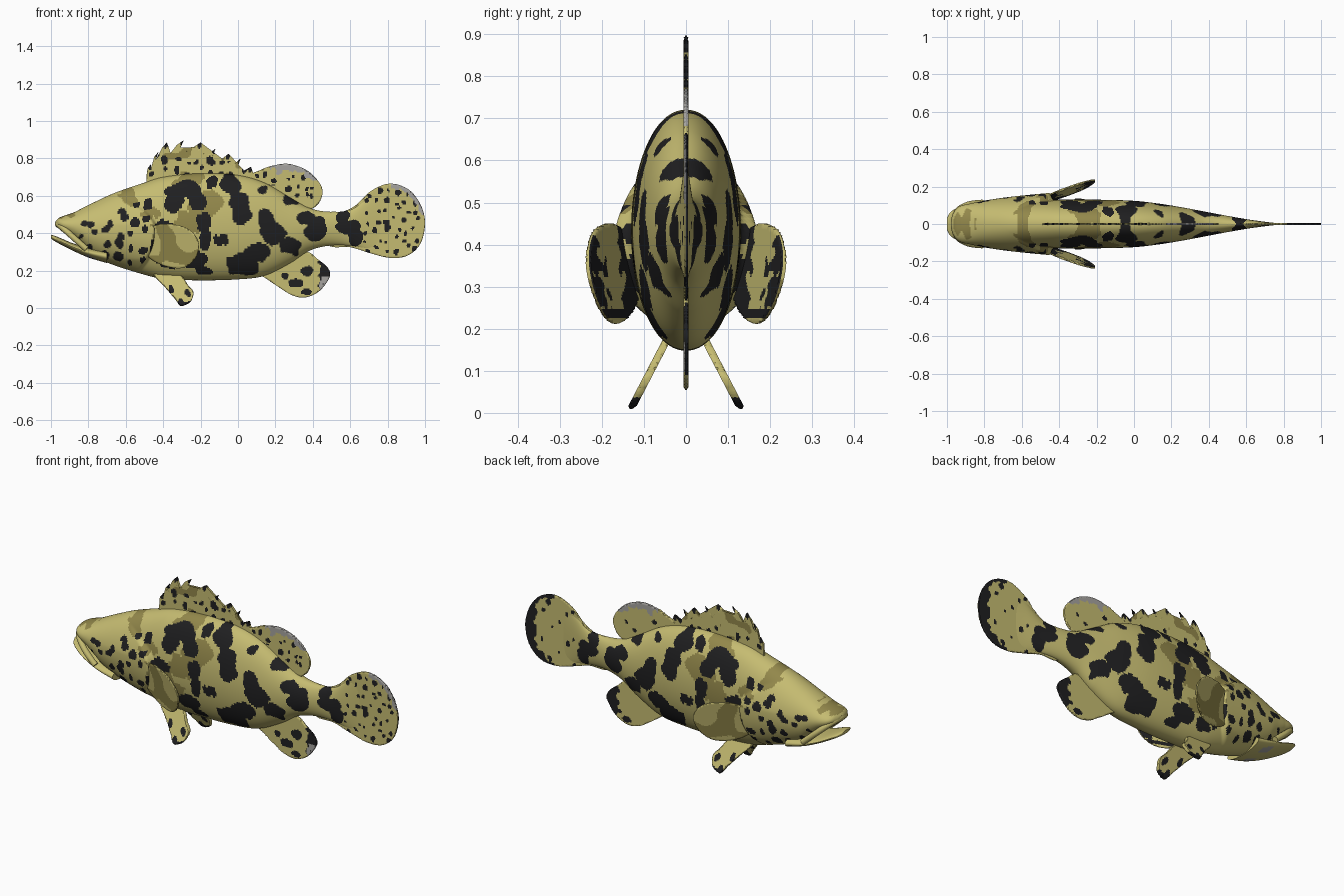
import bpy, bmesh, math, random
from mathutils import Vector, noise

if "Cube" in bpy.data.objects:
    bpy.data.objects.remove(bpy.data.objects["Cube"])

random.seed(7)

# ---- colours
def material(name, rgb):
    m = bpy.data.materials.new(name)
    m.diffuse_color = (*rgb, 1)
    m.use_nodes = True
    m.node_tree.nodes["Principled BSDF"].inputs["Base Color"].default_value = m.diffuse_color
    return m

MATS = [material("khaki", (.56, .50, .165)), material("black", (.014, .014, .015)),
        material("dark_olive", (.29, .245, .07)), material("fin_grey", (.38, .37, .35))]
KHAKI, BLACK, OLIVE, GREY = range(4)

# ---- skin pattern: ellipses (x, z, rx, rz)
BLOTCHES = [(-.29, .635, .105, .045), (-.345, .565, .05, .05), (-.22, .58, .045, .05),
            (-.035, .66, .06, .055), (.0, .575, .06, .05), (.025, .505, .05, .065),
            (.03, .24, .09, .06), (.10, .30, .065, .05), (.155, .47, .055, .05),
            (.195, .40, .075, .07), (-.135, .67, .03, .035), (.41, .42, .065, .065),
            (.36, .49, .045, .035), (.28, .33, .05, .04), (.59, .43, .07, .035),
            (.63, .38, .04, .055), (.56, .49, .035, .035), (.285, .58, .045, .03),
            (.14, .63, .03, .025), (-.09, .37, .04, .035), (-.19, .46, .045, .05),
            (-.18, .37, .035, .05), (-.23, .26, .065, .055), (-.18, .20, .04, .025),
            (-.385, .43, .05, .045), (-.44, .30, .035, .055), (-.36, .25, .045, .03)]
SHADES = [(-.17, .55, .09, .08), (-.58, .60, .05, .03), (-.46, .50, .05, .04),
          (-.28, .46, .10, .06), (-.27, .69, .10, .03), (-.34, .34, .08, .06),
          (-.90, .50, .07, .025)]

def scatter(x0, x1, z0, z1, step, r0, r1):
    out = []
    for i in range(int((x1 - x0) / step)):
        for j in range(int((z1 - z0) / step)):
            r = random.uniform(r0, r1)
            out.append((x0 + (i + random.uniform(.15, .85)) * step,
                        z0 + (j + random.uniform(.15, .85)) * step, r, r * random.uniform(.8, 1.3)))
    return out

HEAD = [s for s in scatter(-.87, -.46, .23, .63, .068, .014, .027)
        if s[1] < .485 + .45 * (s[0] + .83) and s[1] > .27 - .3 * (s[0] + .75)]
TAIL = scatter(.67, .99, .29, .66, .05, .007, .017)
SOFT = scatter(.07, .45, .57, .77, .052, .008, .02)
SPINY = scatter(-.48, .08, .70, .86, .06, .010, .022)

def inside(x, z, spots, wobble=.014):
    n = noise.noise_vector(Vector((x * 13, 3.1, z * 13))) * wobble
    n += noise.noise_vector(Vector((x * 35, 1.1, z * 35))) * wobble * .35
    x, z = x + n.x, z + n.z
    return any(((x - a) / c) ** 2 + ((z - b) / d) ** 2 < 1 for a, b, c, d in spots)

def rough(x, z, f=30):
    return noise.noise(Vector((x * f, .7, z * f)))

def skin(x, y, z):
    if inside(x, z, BLOTCHES, .024) or (x < -.46 and inside(x, z, HEAD)):
        return BLACK
    if x > .64 and inside(x, z, TAIL if y < 0 else TAIL[::3]):
        return BLACK
    return OLIVE if inside(x, z, SHADES, .05) else KHAKI

# ---- helpers
def finish(name, verts, faces, rule):
    me = bpy.data.meshes.new(name)
    bm = bmesh.new()
    vs = [bm.verts.new(v) for v in verts]
    for idx in faces:
        bm.faces.new([vs[i] for i in idx])
    for i, f in enumerate(bm.faces):
        f.smooth = True
        f.material_index = rule(i, f.calc_center_median())
    bmesh.ops.recalc_face_normals(bm, faces=bm.faces[:])
    bm.to_mesh(me)
    bm.free()
    for m in MATS:
        me.materials.append(m)
    ob = bpy.data.objects.new(name, me)
    bpy.context.collection.objects.link(ob)
    bpy.ops.object.select_all(action='DESELECT')
    ob.select_set(True)
    bpy.context.view_layer.objects.active = ob
    bpy.ops.object.shade_smooth_by_angle(angle=math.radians(40))
    return ob

def sample(table, x):
    """Smooth interpolation of rows (x, a, b, c)."""
    k = max(i for i in range(len(table) - 1) if table[i][0] <= x + 1e-9)
    p, q = table[k], table[k + 1]
    o, r = table[max(k - 1, 0)], table[min(k + 2, len(table) - 1)]
    h = q[0] - p[0]
    t = (x - p[0]) / h
    res = []
    for c in (1, 2, 3):
        m0 = (q[c] - o[c]) / (q[0] - o[0]) * h
        m1 = (r[c] - p[c]) / (r[0] - p[0]) * h
        res.append((2*t**3 - 3*t*t + 1) * p[c] + (t**3 - 2*t*t + t) * m0
                   + (3*t*t - 2*t**3) * q[c] + (t**3 - t*t) * m1)
    return res

def loft(name, table, nx, nr, rule, bulge=None):
    """Oval sections along x; table rows are x, bottom, top, half width."""
    verts, faces = [], []
    x0, x1 = table[0][0], table[-1][0]
    for i in range(nx + 1):
        x = x0 + (x1 - x0) * i / nx
        lo, hi, w = sample(table, x)
        for j in range(nr):
            a = 2 * math.pi * j / nr
            c = math.cos(a)
            z = (lo + hi) / 2 + (hi - lo) / 2 * math.sin(a)
            y = math.copysign(abs(c) ** .95, c)
            verts.append((x, y * (w + (bulge(x, z) if bulge else 0)), z))
    for i in range(nx):
        for j in range(nr):
            k = (j + 1) % nr
            faces.append((i*nr + j, i*nr + k, (i+1)*nr + k, (i+1)*nr + j))
    faces += [tuple(range(nr)), tuple(range(nx*nr, nx*nr + nr))]
    return finish(name, verts, faces, lambda i, c: rule(*c))

def rounded(pts, n=6):
    """Closed smooth outline through the points."""
    out = []
    for i in range(len(pts)):
        a, b, c, d = (Vector(pts[(i + k) % len(pts)]) for k in (-1, 0, 1, 2))
        for s in range(n):
            t = s / n
            out.append(.5 * (2*b + (c - a)*t + (2*a - 5*b + 4*c - d)*t*t + (3*b - a - 3*c + d)*t**3))
    return out

def fin(name, outline, rule, place=lambda x, z: 0, sign=1, half=.006, step=.007):
    """Thin plate cut into small cells, tapering to its rim."""
    bm = bmesh.new()
    bm.faces.new([bm.verts.new((p[0], 0, p[1])) for p in outline])
    bmesh.ops.triangulate(bm, faces=bm.faces[:])
    for ax in (0, 1):
        lo, hi = min(p[ax] for p in outline), max(p[ax] for p in outline)
        no = ((1, 0, 0), (0, 0, 1))[ax]
        for k in range(1, int((hi - lo) / step) + 1):
            v = lo + k * step
            bmesh.ops.bisect_plane(bm, geom=bm.verts[:] + bm.edges[:] + bm.faces[:], dist=1e-5,
                                   plane_co=[n * v for n in no], plane_no=no)
    bm.verts.index_update()
    n, nf = len(bm.verts), len(bm.faces)
    verts = []
    for side in (-1, 1):
        for v in bm.verts:
            t = half * (.35 if v.is_boundary else 1)
            verts.append((v.co.x, sign * (place(v.co.x, v.co.z) + side * t), v.co.z))
    cells = [[v.index for v in f.verts] for f in bm.faces]
    faces = cells + [[i + n for i in reversed(c)] for c in cells]
    for e in bm.edges:
        if e.is_boundary:
            a, b = (v.index for v in e.verts)
            faces.append((a, b, b + n, a + n))
    bm.free()
    return finish(name, verts, faces, lambda i, c: rule(c.x, c.z, -1 if i < nf else 1))

# ---- body with raised gill covers
def gill(x, z):
    d = z - .42
    edge = -.45 - (6.5 if d > 0 else 1.8) * d * d
    rise = max(0, min(1, (x + .88) / (edge + .88)))
    fall = max(0, min(1, (edge + .02 - x) / .02))
    fade = max(0, min(1, (.60 - z) / .15)) * max(0, min(1, (z - .18) / .08))
    return .036 * rise * fall * fade

loft("body", [(-.975, .435, .465, .03), (-.96, .425, .48, .07), (-.93, .40, .493, .095),
              (-.88, .365, .51, .108), (-.83, .32, .535, .114), (-.78, .278, .56, .12),
              (-.66, .228, .615, .127), (-.5, .178, .67, .13), (-.4, .155, .70, .13),
              (-.2, .148, .72, .13), (0, .153, .71, .124), (.14, .172, .67, .108),
              (.28, .24, .59, .085), (.38, .305, .535, .066), (.48, .332, .515, .047),
              (.6, .332, .525, .026), (.7, .31, .59, .012), (.78, .30, .61, .003)], 330, 136, skin, gill)

# ---- lower jaw and upper lip
def jaw_rule(x, y, z):
    return GREY if -.82 < x < -.76 and .03 < abs(y) < .09 and z < .30 else KHAKI
loft("lower_jaw", [(-1, .372, .39, .03), (-.985, .36, .388, .06), (-.94, .335, .37, .088),
                   (-.88, .305, .345, .105), (-.8, .27, .325, .116), (-.7, .24, .31, .12)], 50, 40, jaw_rule)
half_lip = [(-.95, .07, .44), (-.9, .102, .395), (-.85, .112, .35), (-.81, .114, .315)]
path = [(x, -y, z) for x, y, z in reversed(half_lip)] + [(-.968, 0, .452)] + half_lip
cu = bpy.data.curves.new("upper_lip", 'CURVE')
cu.dimensions, cu.bevel_depth, cu.bevel_resolution, cu.use_fill_caps = '3D', .016, 4, True
sp = cu.splines.new('NURBS')
sp.points.add(len(path) - 1)
for p, co in zip(sp.points, path):
    p.co = (*co, 1)
sp.use_endpoint_u, sp.order_u = True, 3
cu.materials.append(MATS[KHAKI])
bpy.context.collection.objects.link(bpy.data.objects.new("upper_lip", cu))

# ---- tail fin (the left face has a dark rim and few spots)
def tail_rule(x, z, side):
    q = ((x - .8) / .2) ** 2 + ((z - .465) / .2) ** 2 + .25 * rough(x, z)
    if side > 0 and (x + .03 * rough(x, z) > .93 and z < .60 or q > .8 and x > .82):
        return BLACK
    if side < 0 and q > .76 and z > .5 and x > .82:
        return GREY
    return skin(x, side, z)

fin("tail_fin", rounded([(.48, .50), (.56, .515), (.63, .55), (.71, .625), (.81, .665), (.91, .635),
                         (.975, .555), (1, .455), (.976, .345), (.906, .28), (.81, .268),
                         (.70, .295), (.60, .325), (.48, .34)]), tail_rule, half=.005)

# ---- spiny dorsal fin with hooked, dark-tipped spines
tips = [(-.475, .77), (-.435, .835), (-.39, .885), (-.30, .897), (-.21, .885), (-.13, .852),
        (-.06, .825), (.005, .80), (.06, .755)]
crest = [(-.49, .66)]
for i, (x, z) in enumerate(tips):
    a = x - tips[i - 1][0] if i else .03
    b = tips[i + 1][0] - x if i < len(tips) - 1 else .05
    crest += [(x - .46*a, z - .06), (x - .30*a, z - .025), (x + .01, z), (x - .08*a, z - .04), (x + .38*b, z - .068)]
crest += [(.10, .66), (-.2, .64)]
TIPS = [(x + .004, z - .012, .011, .02) for x, z in tips]
def spiny_rule(x, z, side):
    if inside(x, z, SPINY if side < 0 else SPINY[::2]) or inside(x, z, TIPS, .003):
        return BLACK
    return OLIVE if rough(x, z, 14) > .25 else KHAKI
fin("spiny_dorsal_fin", crest, spiny_rule)

# ---- soft dorsal fin
def soft_rule(x, z, side):
    if z + .03 * rough(x, z) > .735 - .35 * max(0, x - .3) and x > .17:
        return GREY
    return BLACK if inside(x, z, SOFT if side < 0 else SOFT[::4]) else KHAKI
fin("soft_dorsal_fin", rounded([(.05, .69), (.125, .74), (.195, .763), (.275, .77), (.37, .735), (.435, .67),
                                (.452, .615), (.425, .552), (.36, .53), (.2, .60)]), soft_rule)

# ---- anal fin
def anal_rule(x, z, side):
    e = .04 * rough(x, z)
    if side < 0 and x + e > .445 and z < .17:
        return GREY
    if x + e > (.44 if side < 0 else .42):
        return BLACK
    spots = [(.31, .13, .04, .025), (.37, .085, .03, .02), (.37, .20, .035, .03), (.25, .17, .02, .02)]
    return BLACK if inside(x, z, spots if side < 0 else spots[1:2]) else KHAKI
fin("anal_fin", rounded([(.11, .19), (.14, .165), (.22, .11), (.29, .068), (.36, .056), (.435, .09), (.49, .165),
                         (.48, .215), (.425, .262), (.37, .30), (.28, .28)]), anal_rule)

# ---- paired fins (side > 0 is the outer face)
def pectoral_rule(x, z, side):
    if side > 0:
        return OLIVE if rough(x, z, 9) > .05 else KHAKI
    return KHAKI if abs(x + .34) + .1 * rough(x, z) < .06 and z > .25 or z < .225 else BLACK

def pelvic_rule(x, z, side):
    spots = [(-.27, .08, .018, .018), (-.36, .10, .015, .02)]
    return BLACK if z + .03 * rough(x, z) < .035 or inside(x, z, spots) else KHAKI

for s, side in ((-1, "right"), (1, "left")):
    fin(side + "_pectoral_fin", rounded([(-.54, .36), (-.49, .42), (-.40, .45), (-.28, .43), (-.213, .36),
                                         (-.225, .27), (-.30, .213), (-.42, .235), (-.51, .30)]),
        pectoral_rule, lambda x, z: .10 + (x + .55) * .38 + (z - .33) * .17, s)
    fin(side + "_pelvic_fin", rounded([(-.45, .18), (-.38, .20), (-.31, .18), (-.265, .12), (-.238, .085), (-.252, .035),
                                       (-.285, .015), (-.31, .012), (-.335, .045), (-.39, .11)]),
        pelvic_rule, lambda x, z: .05 + (.165 - z) * .52, s, .010)
